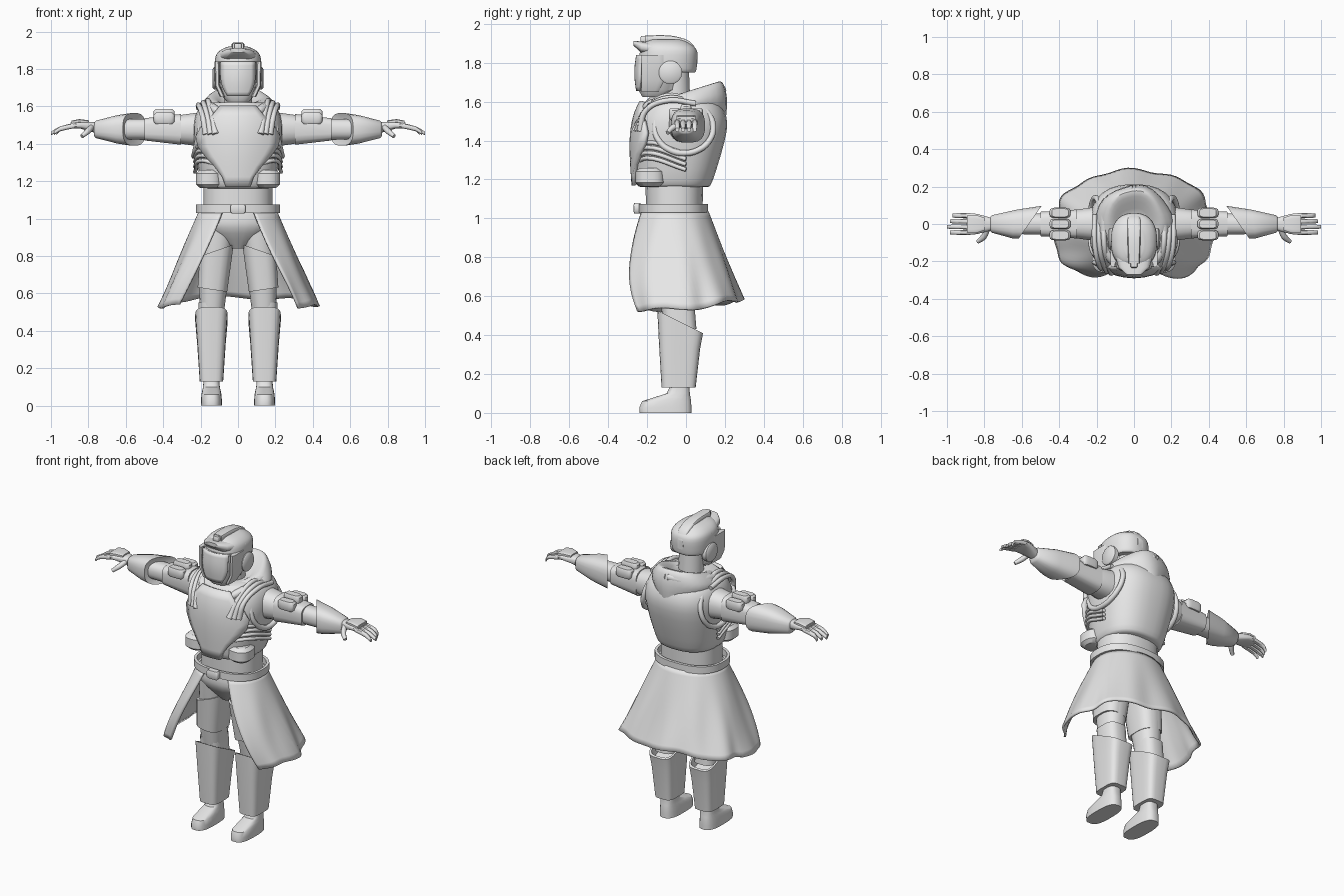
import bpy, bmesh, math
from math import sin, cos, pi
from mathutils import Vector

default_cube = bpy.data.objects.get("Cube")
if default_cube:
    bpy.data.objects.remove(default_cube, do_unlink=True)

GREY = (.8, .8, .8, 1)
material = bpy.data.materials.new("plain grey")
material.use_nodes = True
material.diffuse_color = GREY
material.node_tree.nodes["Principled BSDF"].inputs["Base Color"].default_value = GREY


def finish(name, data, mirror=False, thickness=0):
    data.materials.append(material)
    obj = bpy.data.objects.new(name, data)
    bpy.context.scene.collection.objects.link(obj)
    if thickness:
        solid = obj.modifiers.new("thickness", 'SOLIDIFY')
        solid.thickness = thickness
        solid.offset = 0
    if mirror:
        obj.modifiers.new("other side", 'MIRROR')
    return obj


def skin(name, rows, closed=False, caps=False, mirror=False, thickness=0, angle=40):
    """Join rows of points with quads."""
    bm = bmesh.new()
    verts = [[bm.verts.new(point) for point in row] for row in rows]
    count = len(rows[0])
    for lower, upper in zip(verts, verts[1:]):
        for i in range(count if closed else count - 1):
            j = (i + 1) % count
            bm.faces.new((lower[i], lower[j], upper[j], upper[i]))
    if caps:
        bm.faces.new(verts[0])
        bm.faces.new(verts[-1])
    bmesh.ops.recalc_face_normals(bm, faces=bm.faces)
    mesh = bpy.data.meshes.new(name)
    bm.to_mesh(mesh)
    bm.free()
    mesh.shade_smooth()
    mesh.set_sharp_from_angle(angle=math.radians(angle))
    return finish(name, mesh, mirror, thickness)


def ring(x=0, y=0, z=0, across=.1, through=0, lean=0, slope=0):
    """Cross-section: centre, two radii and the tilt along each."""
    return Vector((x, y, z, across, through or across, lean, slope))


def refine(rings, steps):
    """Ease a smooth profile through a few cross-sections."""
    result = []
    for i in range(len(rings) - 1):
        start, end = rings[i], rings[i + 1]
        leave = (end - rings[max(i - 1, 0)]) / 2
        arrive = (rings[min(i + 2, len(rings) - 1)] - start) / 2
        for step in range(steps):
            t = step / steps
            result.append(start + (end - start) * (t * t * (3 - 2 * t))
                          + leave * (t * (1 - t) ** 2) - arrive * (t * t * (1 - t)))
    return result + [rings[-1]]


def power(value, square):
    return math.copysign(abs(value) ** (2 / square), value)


def loft(name, axis, *rings, sides=24, square=2.4, mirror=False, caps=True, steps=1, crumple=0):
    along = "xyz".index(axis)
    first, second = [k for k in range(3) if k != along]
    rows = []
    for section in refine(rings, steps):
        across, through, lean, slope = section[3:]
        row = []
        for i in range(sides):
            turn = 2 * pi * (i + .5) / sides
            swell = 1 + crumple * sin(5 * turn + 9 * section[along])
            a = across * swell * power(cos(turn), square)
            b = through * swell * power(sin(turn), square)
            point = list(section[:3])
            point[first] += a
            point[second] += b
            point[along] += lean * a + slope * b
            row.append(point)
        rows.append(row)
    return skin(name, rows, True, caps, mirror)


def block(name, centre, radii, mirror=False, square=4, edge=.8):
    """Block with rounded top and bottom edges."""
    x, y, z = centre
    rings = [ring(x, y, z + radii[2] * lift, radii[0] * scale, radii[1] * scale)
             for lift, scale in ((-1, edge), (-.6, 1), (.6, 1), (1, edge))]
    return loft(name, 'z', *rings, sides=20, square=square, mirror=mirror)


def hose(name, points, radius, tip=1, mirror=True, cyclic=False):
    curve = bpy.data.curves.new(name, 'CURVE')
    curve.dimensions = '3D'
    curve.bevel_depth = radius
    curve.bevel_resolution = 2
    curve.resolution_u = 6
    curve.use_fill_caps = True
    spline = curve.splines.new('BEZIER')
    spline.bezier_points.add(len(points) - 1)
    spline.use_cyclic_u = cyclic
    for bezier, point in zip(spline.bezier_points, points):
        bezier.co = point
        bezier.handle_left_type = bezier.handle_right_type = 'AUTO'
    spline.bezier_points[-1].radius = tip
    return finish(name, curve, mirror)


def plate(name, bottom, top, width, front, bend, thickness):
    """Curved front plate whose width and position follow rules of height."""
    rows = []
    for i in range(9):
        t = i / 8
        offsets = [width(t) * (k / 4 - 1) for k in range(9)]
        rows.append([(x, front(t) + bend * x * x, bottom + (top - bottom) * t) for x in offsets])
    return skin(name, rows, thickness=thickness)


# Torso, chest armour and waist
loft("torso", 'z', ring(z=1.16, y=-.06, across=.17), ring(z=1.2, y=-.06, across=.2),
     ring(z=1.45, y=-.03, across=.24), ring(z=1.57, y=-.02, across=.22, through=.21),
     ring(z=1.62, y=-.03, across=.16), sides=32, square=2.5, steps=4)
plate("chest_plate", 1.17, 1.6, width=lambda t: .065 + .14 * max(0, sin(pi * t ** 1.3)) ** 1.5 + .03 * t,
      front=lambda t: -.27 - .03 * t + .07 * t ** 4, bend=1.6, thickness=.02)
loft("abdomen", 'z', ring(z=1, y=-.06, across=.185, through=.145),
     ring(z=1.2, y=-.06, across=.185, through=.15))
block("waist_pod", (.155, -.185, 1.212), (.07, .075, .048), mirror=True, square=2.5, edge=.7)
for i in range(4):
    height = 1.28 + .027 * i
    hose("rib_hose", [(.09 + .01 * i, -.24, height), (.19, -.2, height + .03),
                      (.23, 0, height - .03)], radius=.011)
for i in range(3):
    shift = .025 * i
    hose("shoulder_hose", [(.16 + shift, .05, 1.59), (.16 + shift, -.1, 1.63 - shift / 2),
                           (.14 + shift, -.21, 1.55), (.12 + shift, shift / 2 - .26, 1.45)],
         radius=.014, tip=1.4)
turns = [2 * pi * k / 12 for k in range(12)]
hose("armhole_rim", [(.205 - .03 * sin(a), .15 * cos(a) - .01, 1.465 + .13 * sin(a)) for a in turns],
     radius=.016, cyclic=True)

# Hood folded around the neck
loft("hood", 'z', ring(z=1.5, across=.15, through=.2), ring(z=1.58, across=.21, slope=.15),
     ring(z=1.64, across=.17, through=.19, slope=.3), ring(z=1.65, across=.13, through=.15, slope=.3),
     ring(z=1.62, y=-.03, across=.09, slope=.2), sides=32, square=1.9, steps=3, crumple=.025)
for side in (-1, 1):
    hose("hood_fold", [(0, .185, 1.66), (side * .11, .13, 1.64), (side * .16, -.06, 1.61),
                       (side * .12, -.19, 1.58), (side * .05, -.23, 1.53)],
         radius=.025, tip=.5, mirror=False)
loft("neck", 'z', ring(z=1.54, y=-.05, across=.075), ring(z=1.78, y=-.06, across=.075), square=2)

# Helmet
loft("jaw", 'z', ring(z=1.625, y=-.165, across=.06), ring(z=1.66, y=-.145, across=.09, through=.1),
     ring(z=1.84, y=-.125, across=.112, through=.12), square=2.8)
loft("dome", 'z', ring(z=1.75, y=-.095, across=.11, through=.14),
     ring(z=1.77, y=-.095, across=.12, through=.15), ring(z=1.86, y=-.09, across=.122, through=.147),
     ring(z=1.9, y=-.1, across=.095, through=.12), ring(z=1.92, y=-.1, across=.05, through=.08),
     sides=32, square=2.4, steps=4)
plate("visor", 1.655, 1.84, width=lambda t: .055 + .035 * sin(pi * min(.5, t)),
      front=lambda t: -.25 - .01 * sin(pi * t), bend=3.5, thickness=.012)
loft("brow", 'y', ring(y=-.27, z=1.9, across=.04, through=.012),
     ring(y=-.23, z=1.88, across=.085, through=.03),
     ring(y=-.09, z=1.86, across=.122, through=.03), sides=20, square=2.8)
loft("crest", 'y', ring(y=-.21, z=1.92, across=.03, through=.02), ring(y=-.08, z=1.92, across=.035, through=.02),
     ring(y=.02, z=1.89, across=.035, through=.02), ring(y=.06, z=1.82, across=.02, through=.03),
     sides=12, square=5, steps=3)
block("crest_lamp", (0, -.215, 1.917), (.02, .02, .02))
loft("ear_disc", 'x', ring(.1, -.08, 1.75, across=.06), ring(.128, -.08, 1.75, across=.06),
     ring(.136, -.08, 1.75, across=.05), square=2, mirror=True)
loft("cheek_guard", 'z', ring(.083, -.185, 1.65, across=.014, through=.045),
     ring(.11, -.17, 1.71, across=.014, through=.06), ring(.113, -.17, 1.84, across=.014, through=.06),
     sides=12, square=4, mirror=True)

# Belt and hips
outside = dict(y=-.065, across=.226, through=.178)
inside = dict(y=-.065, across=.21, through=.16)
loft("belt", 'z', ring(z=1.03, **inside), ring(z=1.03, **outside), ring(z=1.075, **outside),
     ring(z=1.075, **inside), ring(z=1.03, **inside), sides=32, caps=False)
block("buckle", (0, -.25, 1.052), (.04, .02, .026), square=8)
loft("hips", 'z', ring(z=1.04, y=-.06, across=.195, through=.155),
     ring(z=.95, y=-.06, across=.195, through=.155), ring(z=.84, y=-.055, across=.05, through=.08), steps=4)

# Long coat skirt, open at the front, its front lobes curling back at the hem
rows = []
for j in range(17):
    drop = j / 16
    gap = .42 + .33 * drop
    row = []
    for i in range(73):
        turn = gap + 2 * (pi - gap) * i / 72
        ahead, aside = cos(turn), sin(turn)
        square = 2 + drop if ahead > 0 else 2.1
        reach = .175 + (.14 * sin(1.9 * drop) if ahead > 0 else .11 * drop)
        fold = 1 + .02 * drop * (sin(7 * turn + 4 * drop) + sin(12 * turn + 1))
        hem = .53 + .05 * max(0, -ahead) + .01 * sin(6 * turn)
        x = (.205 + .215 * drop) * power(aside, square) * fold
        y = -reach * power(ahead, square) * fold - .065 * (1 - drop)
        row.append((x, y, 1.035 + (hem - 1.035) * drop))
    rows.append(row)
skin("coat_skirt", rows, thickness=.012, angle=60)

# Legs and boots
LEG = .142
loft("thigh", 'z', ring(.1, -.06, .96, across=.09, through=.125),
     ring(.128, -.055, .7, across=.08, through=.1), ring(LEG, -.04, .44, across=.06, through=.07),
     steps=3, mirror=True)
loft("thigh_guard", 'z', ring(.137, -.06, .62, across=.08, through=.1, lean=.15),
     ring(.114, -.064, .83, across=.092, through=.118, lean=-.35), sides=16, square=3, mirror=True)
loft("knee_cuff", 'z', ring(LEG, -.03, .43, across=.07, through=.085),
     ring(LEG, -.04, .55, across=.07, through=.085), sides=16, square=3, mirror=True)
loft("shin_guard", 'z', ring(LEG, -.038, .13, across=.063, through=.088),
     ring(LEG, -.033, .34, across=.077, through=.106, slope=-.1),
     ring(LEG, -.03, .468, across=.087, through=.118, slope=-.5),
     ring(LEG, -.03, .468, across=.076, through=.106, slope=-.5),
     ring(LEG, -.03, .4, across=.065, through=.09, slope=-.3), square=4, mirror=True)
loft("boot", 'z', ring(LEG, -.105, across=.057, through=.134), ring(LEG, -.1, .06, across=.054, through=.127),
     ring(LEG, -.04, .1, across=.045, through=.06), ring(LEG, -.033, .16, across=.042, through=.05),
     square=2.8, steps=2, mirror=True)

# Arms
ARM = 1.477
loft("upper_arm", 'x', ring(.14, z=ARM, across=.1), ring(.29, z=ARM, across=.08),
     ring(.4, z=ARM, across=.06), ring(.62, z=ARM, across=.055), sides=20, steps=4, mirror=True)
loft("arm_guard", 'x', ring(.305, z=ARM, across=.078, through=.083),
     ring(.5, z=ARM, across=.066, through=.06), sides=16, square=3.5, mirror=True)
for side in (-1, 0, 1):
    block("arm_pouch", (.395, .06 * side, 1.556 - .02 * abs(side)), (.056, .028, .03), mirror=True)
loft("gauntlet", 'x', ring(.575, z=ARM, across=.06, lean=-.6), ring(.555, .01, ARM, across=.088, lean=-.7),
     ring(.64, z=ARM, across=.077, lean=-.15), ring(.76, z=ARM, across=.047), ring(.77, z=ARM, across=.035),
     sides=20, square=2.8, mirror=True)
loft("palm", 'x', ring(.755, z=1.485, across=.03), ring(.84, z=1.5, across=.055, through=.02),
     ring(.895, z=1.497, across=.057, through=.016), sides=16, square=3, steps=2, mirror=True)
loft("hand_plate", 'x', ring(.8, z=1.516, across=.035, through=.01),
     ring(.85, z=1.522, across=.05, through=.01), ring(.89, z=1.514, across=.05, through=.01),
     sides=12, square=5, mirror=True)
for i in range(4):
    y = .03 * (i - 1.5)
    tip = 1 - .015 * abs(i - 1)
    loft("finger", 'x', ring(.875, y, 1.497, across=.014), ring(.95, y, 1.48, across=.013),
         ring(tip, y, 1.455, across=.01), sides=10, steps=2, mirror=True)
hose("thumb", [(.785, -.03, 1.487), (.805, -.07, 1.465), (.835, -.095, 1.44)], radius=.016, tip=.7)
